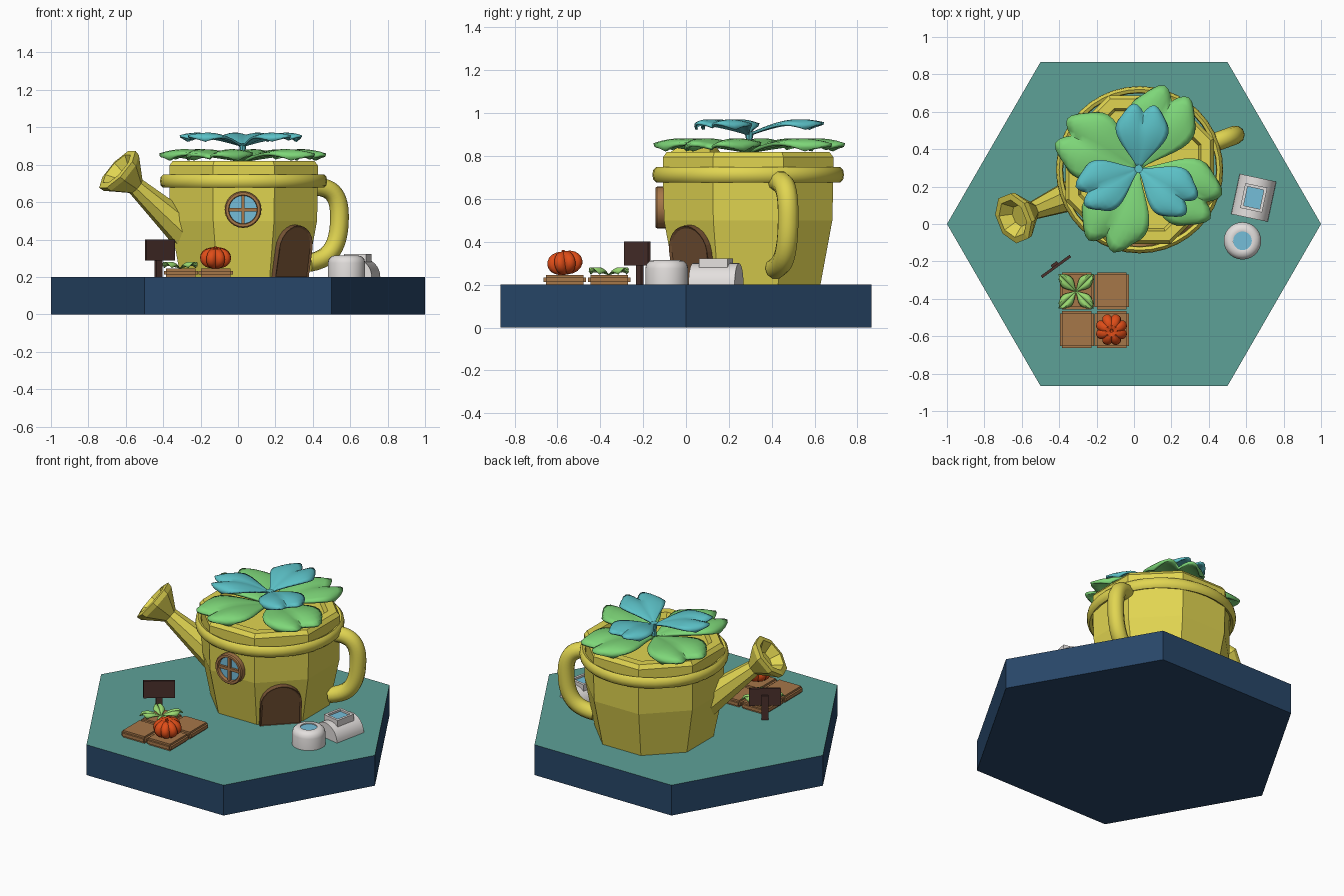
import bpy, bmesh
from math import pi, sin, cos, radians, atan2
from mathutils import Matrix, Vector

if "Cube" in bpy.data.objects:
    bpy.data.objects.remove(bpy.data.objects["Cube"])


def material(name, r, g, b):
    m = bpy.data.materials.new(name)
    m.diffuse_color = [(c / 255) ** 2.2 for c in (r, g, b)] + [1]
    m.use_nodes = True
    m.node_tree.nodes["Principled BSDF"].inputs["Base Color"].default_value = m.diffuse_color
    return m


YELLOW = material("yellow", 224, 212, 82)
TEAL = material("teal", 94, 160, 150)
NAVY = material("navy", 44, 72, 104)
GREEN = material("green", 125, 214, 120)
BLUE = material("blue_leaf", 92, 192, 198)
SPROUT = material("sprout", 152, 216, 112)
WOOD = material("wood", 165, 118, 74)
DOOR = material("door", 118, 84, 56)
DARK = material("dark_wood", 76, 52, 48)
ORANGE = material("orange", 222, 78, 30)
WHITE = material("white", 226, 222, 220)
GLASS = material("glass", 116, 188, 216)
T, R = Matrix.Translation, Matrix.Rotation


def finish(name, bm, mat, mtx=Matrix(), smooth=False):
    bmesh.ops.remove_doubles(bm, verts=bm.verts, dist=1e-5)
    bmesh.ops.recalc_face_normals(bm, faces=bm.faces)
    bm.transform(mtx)
    me = bpy.data.meshes.new(name)
    bm.to_mesh(me)
    bm.free()
    me.materials.append(mat)
    ob = bpy.data.objects.new(name, me)
    bpy.context.collection.objects.link(ob)
    if smooth:
        smooth_it(ob)
    return ob


def smooth_it(ob):
    bpy.ops.object.select_all(action='DESELECT')
    ob.select_set(True)
    bpy.context.view_layer.objects.active = ob
    bpy.ops.object.shade_smooth_by_angle(angle=radians(40))


def lathe(name, prof, n, mat, mtx=Matrix(), phase=0, closed=False, smooth=False, lobe=None):
    """Turn (radius, height) points about z; the optional lobe scales the radius by angle."""
    bm = bmesh.new()
    rings = []
    for i in range(n):
        a = phase + 2 * pi * i / n
        k = lobe(a) if lobe else 1
        rings.append([bm.verts.new((r * k * cos(a), r * k * sin(a), z)) for r, z in prof])
    m = len(prof)
    for i in range(n):
        p, q = rings[i], rings[(i + 1) % n]
        for j in range(m if closed else m - 1):
            l = (j + 1) % m
            bm.faces.new((p[j], q[j], q[l], p[l]))
    bmesh.ops.dissolve_degenerate(bm, dist=1e-6, edges=bm.edges)
    return finish(name, bm, mat, mtx, smooth)


def prism(name, outline, depth, mat, mtx=Matrix(), inset=0):
    """Extrude an x-z outline by depth towards -y."""
    bm = bmesh.new()
    front = bm.faces.new([bm.verts.new((x, -depth, z)) for x, z in outline])
    back = bm.faces.new([bm.verts.new((x, 0, z)) for x, z in outline])
    f, b = list(front.verts), list(back.verts)
    for i in range(len(f)):
        j = (i + 1) % len(f)
        bm.faces.new((f[i], f[j], b[j], b[i]))
    bmesh.ops.recalc_face_normals(bm, faces=bm.faces)
    if inset:
        bmesh.ops.inset_region(bm, faces=[front], thickness=inset, depth=-inset * 0.6)
    return finish(name, bm, mat, mtx)


def box(name, size, mat, mtx, bevel=0):
    bm = bmesh.new()
    bmesh.ops.create_cube(bm, size=1, matrix=Matrix.Diagonal((*size, 1)))
    if bevel:
        bmesh.ops.bevel(bm, geom=bm.edges[:], offset=bevel, segments=2, affect='EDGES')
    return finish(name, bm, mat, mtx)


def leaf(name, length, half, mat, mtx, rise, droop, thick, notch=0.13):
    """Heart-shaped leaf along +x, two puffed lobes with a crease between."""
    bm = bmesh.new()
    nu, nv = 10, 12
    grid = []
    for i in range(nu + 1):
        u = i / nu
        w = 0.03 + 0.97 * sin(pi / 2 * min(1, u / 0.72)) ** 1.25
        if u > 0.72:
            w *= 1 - 0.22 * ((u - 0.72) / 0.28) ** 2
        row = []
        for j in range(nv + 1):
            v = 2 * j / nv - 1
            tip = 1 - notch * max(0, 1 - abs(v) / 0.45) ** 1.5 - 0.22 * max(0, (abs(v) - 0.45) / 0.55) ** 2
            z = rise * sin(pi / 2 * min(1, u * 1.5)) - droop * max(0, u - 0.6) ** 2 / 0.16
            z += 0.02 * u * sin(pi * abs(v)) - 0.012 * u * v * v
            row.append(bm.verts.new((length * u * (1 - u + u * tip), half * v * w, z)))
        grid.append(row)
    for a, b in zip(grid, grid[1:]):
        for j in range(nv):
            bm.faces.new((a[j], b[j], b[j + 1], a[j + 1]))
    ob = finish(name, bm, mat, mtx, True)
    s = ob.modifiers.new("thickness", 'SOLIDIFY')
    s.thickness, s.offset = thick, 0
    return ob


# hexagonal ground slab, teal on top
base = lathe("ground_slab", [(0, 0), (1, 0), (1, 0.2), (0, 0.2)], 6, NAVY)
base.data.materials.append(TEAL)
for p in base.data.polygons:
    p.material_index = int(p.normal.z > 0.9)

# octagonal watering can house
C = T((0.03, 0.29, 0))
lathe("can_body", [(0, 0.2), (0.365, 0.2), (0.425, 0.5), (0.43, 0.7), (0.43, 0.795), (0.41, 0.82),
                   (0.355, 0.82), (0.34, 0.785), (0, 0.785)], 8, YELLOW, C, pi / 8)
lathe("can_band", [(0.443, 0.69), (0.447, 0.713), (0.443, 0.735), (0.43, 0.748),
                   (0.413, 0.74), (0.409, 0.713), (0.413, 0.685), (0.43, 0.677)],
      40, YELLOW, C, closed=True, smooth=True)

# spout with flared rose
d = Vector((-0.68, -0.27, 0.62)).normalized()
head = Vector((-0.645, 0.03, 0.775))
lathe("spout", [(0, -0.66), (0.115, -0.66), (0.05, -0.14), (0.135, -0.03), (0.14, 0), (0.105, 0.005),
                (0.06, -0.05), (0, -0.05)], 8, YELLOW,
      T(head) @ d.to_track_quat('Z', 'Y').to_matrix().to_4x4(), pi / 8)

# curved handle
cu = bpy.data.curves.new("handle", 'CURVE')
cu.dimensions, cu.bevel_depth, cu.bevel_resolution, cu.use_fill_caps = '3D', 0.05, 3, True
path = [(0.36, 0.68), (0.45, 0.69), (0.54, 0.65), (0.55, 0.5), (0.53, 0.36), (0.46, 0.29), (0.37, 0.275)]
sp = cu.splines.new('NURBS')
sp.points.add(len(path) - 1)
for pt, (r, z) in zip(sp.points, path):
    pt.co = (0.03 + r * cos(radians(20)), 0.29 + r * sin(radians(20)), z, 1)
sp.use_endpoint_u, sp.order_u, sp.resolution_u = True, 4, 5
cu.materials.append(YELLOW)
handle = bpy.data.objects.new("handle", cu)
bpy.context.collection.objects.link(handle)
handle.select_set(True)
bpy.context.view_layer.objects.active = handle
bpy.ops.object.select_all(action='DESELECT')
handle.select_set(True)
bpy.ops.object.convert(target='MESH')
smooth_it(bpy.context.view_layer.objects.active)

# arched door on the front right wall
arch = [(-0.125, 0), (0.125, 0)] + [(0.125 * cos(pi * i / 12), 0.16 + 0.125 * sin(pi * i / 12)) for i in range(13)]
prism("door", arch, 0.035, DOOR, C @ R(pi / 4, 4, 'Z') @ T((0, -0.332, 0.2)) @ R(atan2(0.056, 0.3), 4, 'X'), 0.012)

# round window on the front wall
W = T((0.027, -0.1, 0.56)) @ R(pi / 2, 4, 'X')
lathe("window_frame", [(0.098, -0.01), (0.098, 0.035), (0.092, 0.042), (0.078, 0.042), (0.075, 0.036), (0.075, -0.01)],
      24, WOOD, W, closed=True, smooth=True)
lathe("window_glass", [(0, 0), (0.08, 0), (0.08, 0.02), (0, 0.02)], 24, GLASS, W)
for i, s in enumerate([(0.155, 0.018, 0.03), (0.018, 0.155, 0.03)]):
    box(f"window_bar_{i}", s, WOOD, W @ T((0, 0, 0.02)))

# clover leaves: four large below, three small above, with a stem
for i in range(4):
    leaf(f"large_leaf_{i}", 0.46, 0.185, GREEN, T((0.025, 0.295, 0.82)) @ R(radians(64 + 90 * i), 4, 'Z'),
         0.045, 0.03, 0.016)
for i in range(3):
    leaf(f"small_leaf_{i}", 0.345, 0.14, BLUE, T((0.025, 0.295, 0.9)) @ R(radians(85 + 120 * i), 4, 'Z'),
         0.055, 0.02, 0.012)
lathe("leaf_stem", [(0, 0.77), (0.02, 0.77), (0.012, 0.86), (0.022, 0.915), (0, 0.915)], 8, BLUE, T((0.025, 0.295, 0)))

# garden tiles
for i, x in enumerate((-0.305, -0.119)):
    for j, y in enumerate((-0.358, -0.565)):
        box(f"garden_tile_{i}{j}", (0.182, 0.198, 0.045), WOOD, T((x, y, 0.2225)), 0.012)

# pumpkin with eight lobes
prof = [(0.087 * sin(pi * k / 10) ** 0.8 if 0 < k < 10 else 0,
         -0.056 * cos(pi * k / 10) - (0.014 if k == 10 else 0)) for k in range(11)]
P = T((-0.12, -0.565, 0.302)) @ R(radians(8), 4, 'X')
lathe("pumpkin", prof, 48, ORANGE, P, smooth=True, lobe=lambda a: 0.8 + 0.2 * abs(sin(4 * a)) ** 0.6)
lathe("pumpkin_stem", [(0, 0.03), (0.013, 0.03), (0.008, 0.06), (0, 0.06)], 6, ORANGE, P)

# sprout with four pointed leaves
for i in range(4):
    leaf(f"sprout_leaf_{i}", 0.115, 0.035, SPROUT,
         T((-0.31, -0.36, 0.245)) @ R(radians(45 + 90 * i), 4, 'Z'), 0.022, 0.008, 0.005, -0.15)

# wooden sign
S = T((-0.417, -0.227, 0)) @ R(radians(36), 4, 'Z')
box("sign_board", (0.19, 0.015, 0.112), DARK, S @ T((0, 0, 0.345)))
box("sign_post", (0.04, 0.015, 0.16), DARK, S @ T((0, 0.014, 0.28)))

# round white canister with a blue porthole
K = T((0.58, -0.09, 0.2))
lathe("canister", [(0, 0), (0.1, 0), (0.1, 0.075), (0.095, 0.095), (0.08, 0.11), (0.06, 0.115),
                   (0.05, 0.113), (0.05, 0.1), (0, 0.1)], 28, WHITE, K, smooth=True)
lathe("canister_glass", [(0, 0.09), (0.05, 0.09), (0.05, 0.106), (0, 0.106)], 24, GLASS, K)

# half-barrel shelter with a raised skylight
H = T((0.64, 0.14, 0.2)) @ R(radians(-12), 4, 'Z')
half = [(0.1 * cos(pi * i / 16), 0.1 * sin(pi * i / 16)) for i in range(17)]
smooth_it(prism("barrel", half, 0.22, WHITE, H @ T((0, 0.11, 0))))
for i, s in enumerate((-1, 1)):
    box(f"skylight_side_{i}", (0.016, 0.135, 0.045), WHITE, H @ T((s * 0.052, 0, 0.1)))
    box(f"skylight_end_{i}", (0.12, 0.016, 0.045), WHITE, H @ T((0, s * 0.06, 0.1)))
box("skylight_glass", (0.095, 0.11, 0.02), GLASS, H @ T((0, 0, 0.1)))
